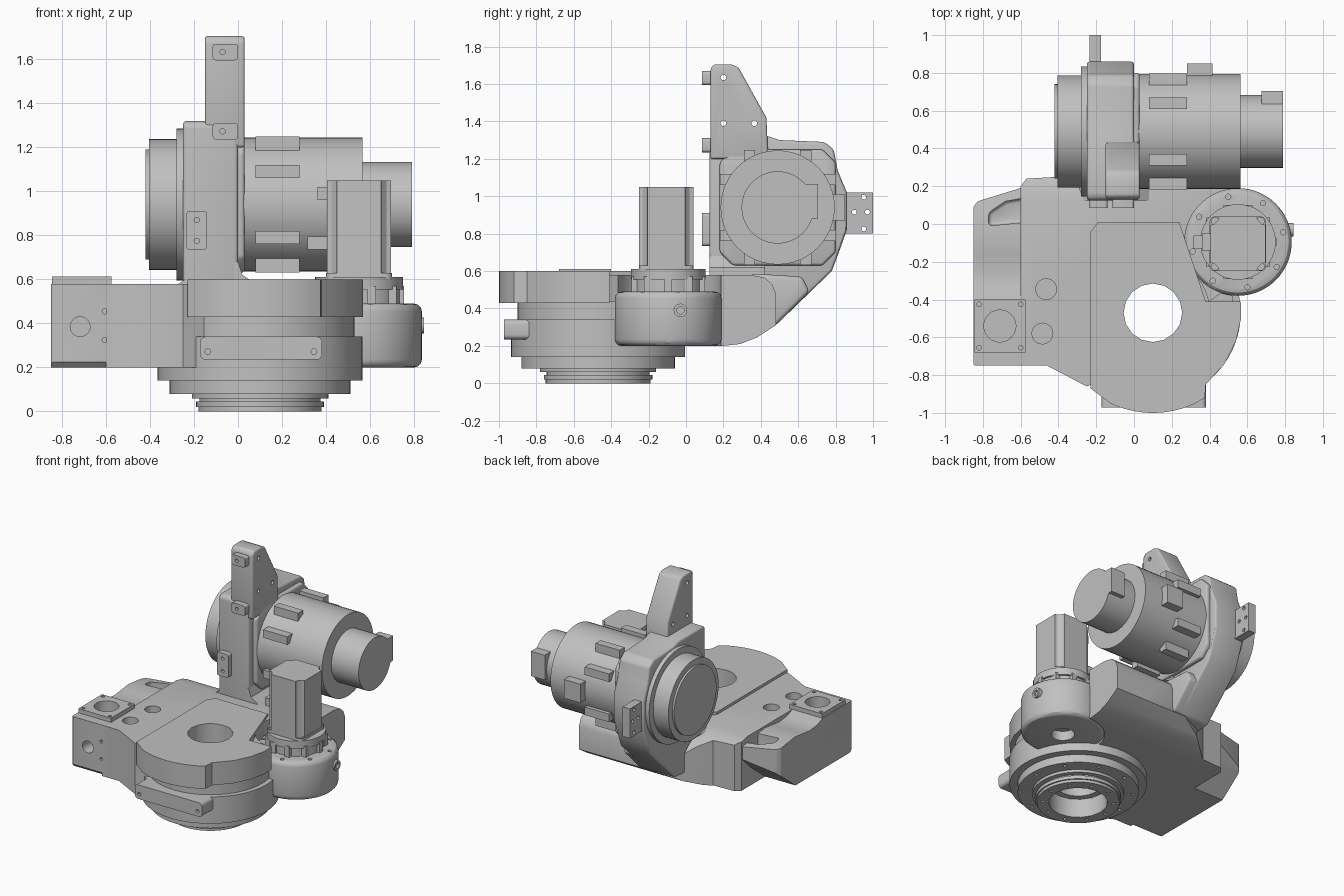
import bpy, bmesh, math
from mathutils import Vector, Matrix

cube = bpy.data.objects.get("Cube")
if cube:
    bpy.data.objects.remove(cube, do_unlink=True)

grey = bpy.data.materials.new("cast grey")
grey.use_nodes = True
COLOUR = (0.53, 0.53, 0.53, 1)
grey.diffuse_color = COLOUR
grey.node_tree.nodes["Principled BSDF"].inputs["Base Color"].default_value = COLOUR


def place(axis, a, b, c):
    """Plane coordinates a, b and depth c along the axis, as a world point."""
    return {"x": (c, a, b), "y": (a, c, b), "z": (a, b, c)}[axis]


def apply_modifiers(ob):
    bpy.ops.object.select_all(action="DESELECT")
    ob.select_set(True)
    bpy.context.view_layer.objects.active = ob
    for m in list(ob.modifiers):
        bpy.ops.object.modifier_apply(modifier=m.name)


def prism(name, pts, axis, lo, hi, bevel=0):
    bm = bmesh.new()
    face = bm.faces.new([bm.verts.new(place(axis, a, b, lo)) for a, b in pts])
    ext = bmesh.ops.extrude_face_region(bm, geom=[face])
    top = [v for v in ext["geom"] if isinstance(v, bmesh.types.BMVert)]
    bmesh.ops.translate(bm, verts=top, vec=place(axis, 0, 0, hi - lo))
    bmesh.ops.recalc_face_normals(bm, faces=bm.faces)
    me = bpy.data.meshes.new(name)
    bm.to_mesh(me)
    bm.free()
    me.materials.append(grey)
    ob = bpy.data.objects.new(name, me)
    bpy.context.collection.objects.link(ob)
    if bevel:
        m = ob.modifiers.new("round", "BEVEL")
        m.width, m.segments, m.limit_method = bevel, 3, "ANGLE"
        m.angle_limit = math.radians(35)
        apply_modifiers(ob)
    return ob


def arc(a, b, r, start=0, end=360, n=48):
    full = end - start == 360
    steps = [math.radians(start + (end - start) * i / (n if full else n - 1)) for i in range(n)]
    return [(a + r * math.cos(t), b + r * math.sin(t)) for t in steps]


def rounded(a, b, r):
    """Rectangle outline with rounded corners."""
    corners = [(a[1] - r, b[1] - r), (a[0] + r, b[1] - r), (a[0] + r, b[0] + r), (a[1] - r, b[0] + r)]
    return [p for k, c in enumerate(corners) for p in arc(*c, r, 90 * k, 90 * k + 90, 5)]


def disc(name, centre, r, axis, lo, hi, bevel=0, n=48):
    return prism(name, arc(*centre, r, n=n), axis, lo, hi, bevel)


def box(name, x, y, z, bevel=0):
    return prism(name, [(x[0], y[0]), (x[1], y[0]), (x[1], y[1]), (x[0], y[1])], "z", *z, bevel)


def combine(ob, other, op="DIFFERENCE"):
    m = ob.modifiers.new("cut", "BOOLEAN")
    m.operation, m.object, m.solver = op, other, "EXACT"
    apply_modifiers(ob)
    bpy.data.objects.remove(other, do_unlink=True)


def drill(ob, points, r, axis, lo, hi, n=14):
    for p in points:
        combine(ob, disc("drill", p, r, axis, lo, hi, n=n))


RING = (0.1, -0.47)       # turntable axis
DRIVE = (0.55, -0.095)    # upright motor axis
WRIST = (0.49, 0.94)      # horizontal motor axis (y, z)

# Turntable: stepped rings with a through bore
for name, r, lo, hi, bore, holes in [
        ("output_ring_lip", 0.28, 0, 0.02, 0.2, 0.24), ("output_ring", 0.29, 0.02, 0.045, 0.2, 0),
        ("output_groove", 0.275, 0.045, 0.06, 0.2, 0), ("output_collar", 0.31, 0.06, 0.085, 0.2, 0),
        ("lower_flange", 0.41, 0.08, 0.145, 0.2, 0.37), ("turntable_body", 0.465, 0.14, 0.34, 0.155, 0),
        ("turntable_neck", 0.43, 0.33, 0.44, 0.155, 0)]:
    ring = disc(name, RING, r, "z", lo, hi, n=72)
    drill(ring, [RING], bore, "z", lo - 1, hi + 1, 16)
    if holes:
        drill(ring, arc(*RING, holes, n=10), 0.013, "z", lo - 0.01, lo + 0.015, 10)

# Front stop bar with two screw holes
bar = prism("stop_bar", rounded((-0.172, 0.382), (0.235, 0.34), 0.025), "y", -0.972, -0.75)
drill(bar, [(-0.137, 0.272), (0.345, 0.272)], 0.013, "y", -1, -0.95)

# Raised cover over the turntable
cover_pts = ([(-0.23, -0.04), (-0.19, 0.01), (0.24, 0.01), (0.38, -0.41), (0.565, -0.41)]
             + [(0.567, -0.5), (0.54, -0.62), (0.48, -0.74), (0.38, -0.85), (0.375, -0.92)]
             + arc(0.1, -0.47, 0.53, -65, -115, 12) + [(-0.23, -0.87)])
cover = prism("turntable_cover", cover_pts, "z", 0.43, 0.6)
drill(cover, [RING], 0.155, "z", 0, 1, 16)

# Main casting: plan outline intersected with a side profile
plan = [(-0.6, -0.75), (-0.46, -0.75), (-0.25, -0.86), (0.1, -0.7), (0.4, -0.41), (0.55, -0.3),
        (0.55, 0.48), (-0.05, 0.48), (-0.22, 0.4), (-0.4, 0.25), (-0.57, 0.24), (-0.6, 0.2)]
casting = prism("main_casting", plan, "z", 0.1, 0.7)
side = [(-1, 0.2), (0.2, 0.2), (0.29, 0.21), (0.38, 0.245), (0.48, 0.31), (0.48, 0.48),
        (0.46, 0.53), (0.42, 0.565), (0.34, 0.58), (-1, 0.58)]
combine(casting, prism("side_profile", side, "x", -1, 1), "INTERSECT")
drill(casting, [RING], 0.3, "z", 0, 1, 48)
drill(casting, [DRIVE], 0.282, "z", 0, 1, 64)
drill(casting, [(-0.465, -0.345), (-0.485, -0.58)], 0.055, "z", 0.5, 0.8, 24)
# Rear slope beside the upright wall
combine(casting, prism("rear_slope", [(0.13, 0.6), (0.13, 0.58), (0.22, 0.56), (0.32, 0.5), (0.45, 0.39),
                                      (0.6, 0.39), (0.6, 0.6)], "x", -0.7, -0.2))

# Left connector arm with scooped top, rear window and pad
arm_side = [(-0.75, 0.225), (-0.725, 0.2), (-0.08, 0.2), (0.1, 0.34), (0.22, 0.46), (0.22, 0.52),
            (0.05, 0.55), (-0.08, 0.565), (-0.16, 0.555), (-0.25, 0.545), (-0.34, 0.555),
            (-0.4, 0.58), (-0.75, 0.58)]
arm = prism("connector_arm", arm_side, "x", -0.85, -0.575)
arm_plan = [(-0.85, -0.75), (-0.575, -0.75), (-0.575, 0.22), (-0.6, 0.19), (-0.83, 0.12), (-0.85, 0.09)]
combine(arm, prism("arm_plan", arm_plan, "z", 0, 1, 0.02), "INTERSECT")
combine(arm, prism("window", [(-0.77, -0.01), (-0.57, 0.01), (-0.57, 0.14), (-0.68, 0.12), (-0.77, 0.06)],
                   "z", 0.4, 0.8, 0.02))
drill(arm, [(-0.717, 0.385)], 0.045, "y", -0.9, -0.6, 24)
drill(arm, [(-0.605, 0.325), (-0.605, 0.455)], 0.012, "y", -0.8, -0.73)
pad = box("connector_pad", (-0.845, -0.575), (-0.68, -0.4), (0.56, 0.612))
for ob in (pad, arm):
    drill(ob, [(-0.71, -0.54)], 0.085, "z", 0.48, 0.8, 24)
drill(pad, [(x, y) for x in (-0.82, -0.6) for y in (-0.655, -0.425)], 0.012, "z", 0.59, 0.7)

# Upright drive: round housing, flanges, motor
housing = disc("drive_housing", DRIVE, 0.285, "z", 0.2, 0.49, 0.035, n=64)
drill(housing, arc(*DRIVE, 0.245, 12, 372, n=8), 0.014, "z", 0.47, 0.6)
drill(housing, [DRIVE], 0.08, "z", 0.1, 0.27, 24)
disc("drive_neck", DRIVE, 0.185, "z", 0.48, 0.58)
disc("drive_flange", DRIVE, 0.2, "z", 0.555, 0.61)
for i, (x, y) in enumerate(arc(*DRIVE, 0.185, n=10)):
    box(f"drive_rib_{i + 1}", (x - 0.02, x + 0.02), (y - 0.02, y + 0.02), (0.48, 0.57))
motor_pts = []
for k in range(4):
    turn = Matrix.Rotation(k * math.pi / 2, 2)
    for p in [(0.145, -0.1), (0.145, 0.1), (0.125, 0.105), (0.105, 0.125), (0.1, 0.145)]:
        v = turn @ Vector(p)
        motor_pts.append((v.x + DRIVE[0], v.y + DRIVE[1] - 0.01))
prism("drive_motor", motor_pts, "z", 0.6, 1.05)
base = prism("drive_motor_base", rounded((0.4, 0.7), (-0.25, 0.04), 0.03), "z", 0.6, 0.63)
drill(base, [(x, y) for x in (0.43, 0.67) for y in (-0.225, 0.015)], 0.02, "z", 0.615, 0.7)
box("motor_plug", (0.315, 0.42), (-0.13, -0.06), (0.735, 0.795))
box("motor_plug_cap", (0.36, 0.42), (-0.14, -0.05), (0.96, 1.02))
plug = disc("side_plug", (-0.03, 0.39), 0.036, "x", 0.78, 0.845, n=20)
drill(plug, [(-0.03, 0.39)], 0.02, "x", 0.83, 0.9)

# Upright wall carrying the horizontal drive
wall_pts = [(0.125, 0.5), (0.125, 1.3), (0.15, 1.32), (0.44, 1.32), (0.5, 1.3), (0.74, 1.29), (0.79, 1.25),
            (0.81, 1.14), (0.86, 1.02), (0.86, 0.82), (0.81, 0.68), (0.78, 0.6), (0.48, 0.31), (0.3, 0.3)]
prism("upright_wall", wall_pts, "x", -0.25, 0.0, 0.025)
prism("wall_foot", [(-0.3, 0.56), (-0.24, 0.6), (-0.22, 0.68), (0.0, 0.68), (0.02, 0.62), (0.08, 0.58)],
      "y", 0.125, 0.42)
prism("rear_web", [(0.3, 0.3), (0.48, 0.31), (0.66, 0.49), (0.62, 0.57), (0.3, 0.59)], "x", -0.23, 0.06, 0.02)

# Lifting fin and its mounting pads
fin_pts = [(0.13, 1.2), (0.13, 1.68), (0.15, 1.705), (0.24, 1.705), (0.28, 1.69), (0.43, 1.42), (0.44, 1.2)]
fin = prism("top_fin", fin_pts, "x", -0.15, 0.03, 0.012)
drill(fin, [(0.2, 1.635), (0.2, 1.39), (0.365, 1.39)], 0.015, "x", -0.3, 0.3)
for name, x, z, holes in [
        ("upper_pad", (-0.115, 0.0), (1.595, 1.67), [(-0.07, 1.633)]),
        ("middle_pad", (-0.115, 0.0), (1.235, 1.31), [(-0.07, 1.272)]),
        ("lower_pad", (-0.235, -0.14), (0.735, 0.91), [(-0.187, 0.775), (-0.187, 0.87)])]:
    mount = prism(name, rounded(x, z, 0.015), "y", 0.085, 0.16)
    drill(mount, holes, 0.012, "y", 0, 0.11)

# Rear bracket
bracket = box("rear_bracket", (-0.235, -0.175), (0.82, 1.0), (0.8, 1.02))
drill(bracket, [(0.9, 0.915), (0.95, 0.825), (0.95, 0.995), (0.97, 0.915)], 0.013, "x", -0.3, -0.1)

# Horizontal drive: output discs, gearbox plate, motor
disc("output_flange", WRIST, 0.345, "x", -0.28, -0.23, n=64)
disc("output_drum", WRIST, 0.297, "x", -0.405, -0.27, n=64)
disc("output_face", WRIST, 0.25, "x", -0.42, -0.4, n=64)
prism("gearbox_plate", [(0.18, 0.7), (0.25, 0.63), (0.73, 0.63), (0.8, 0.7),
                        (0.8, 1.18), (0.73, 1.25), (0.25, 1.25), (0.18, 1.18)], "x", -0.02, 0.03, 0.015)
disc("wrist_motor", WRIST, 0.305, "x", 0.02, 0.565, n=48)
disc("wrist_motor_cap", WRIST, 0.193, "x", 0.55, 0.79)
box("cap_connector", (0.675, 0.79), (0.55, 0.705), (0.88, 1.065))
box("motor_side_box", (0.28, 0.415), (0.7, 0.85), (0.87, 1.01))
# Square-set clamping lugs around the motor
for k in range(4):
    for j, mid in enumerate((-0.15, 0.15)):
        lug = box(f"motor_lug_{2 * k + j + 1}", (0.08, 0.28), (0.2, 0.308), (mid - 0.03, mid + 0.03))
        lug.data.transform(Matrix.Translation((0, *WRIST)) @ Matrix.Rotation(k * math.pi / 2, 4, "X"))

# Smooth curved sides, keep edges sharp
bpy.ops.object.select_all(action="DESELECT")
for ob in bpy.context.scene.objects:
    if ob.type == "MESH" and grey.name in ob.data.materials:
        ob.select_set(True)
        bpy.context.view_layer.objects.active = ob
bpy.ops.object.shade_smooth_by_angle(angle=math.radians(30))
